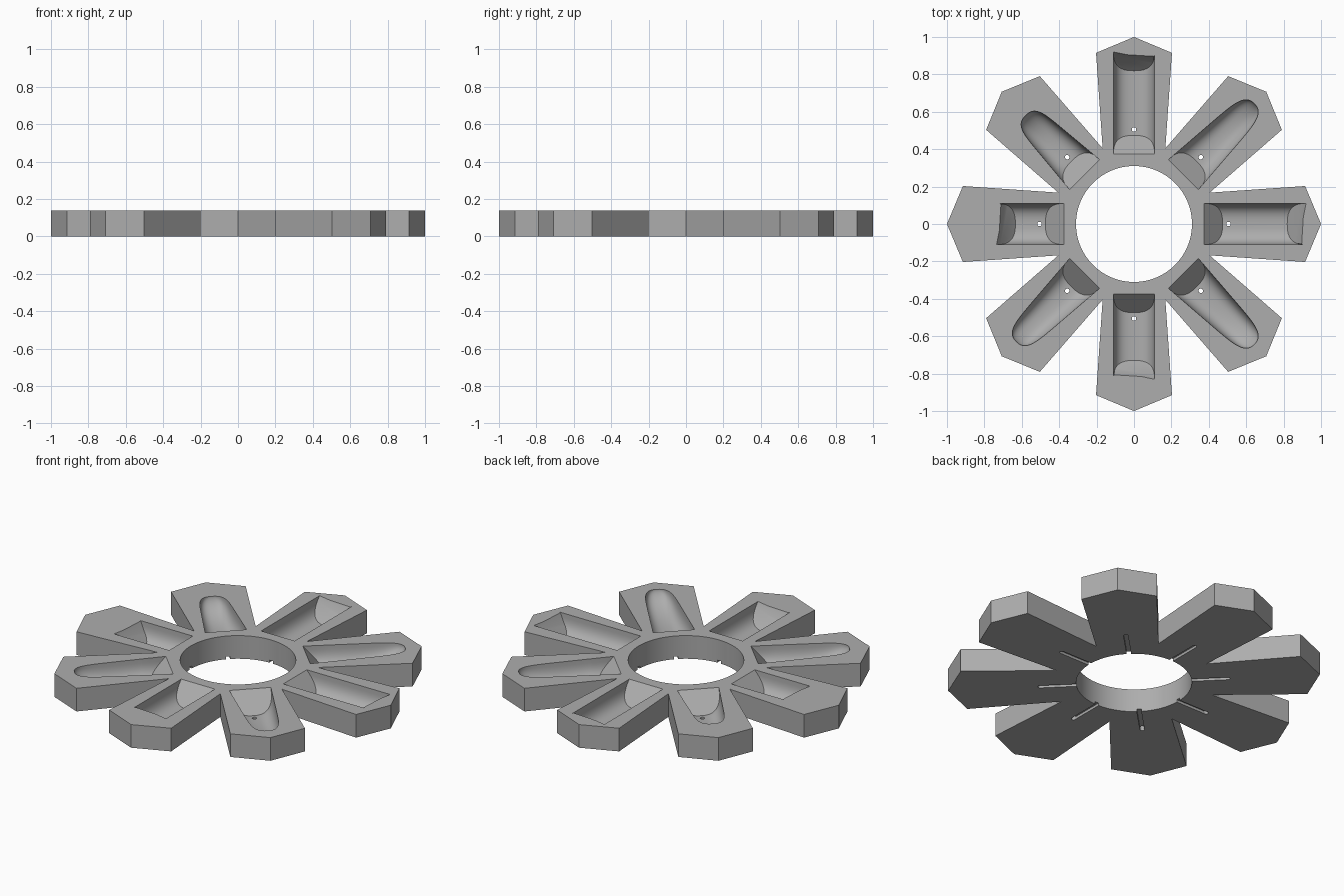
import bpy, bmesh, math
from mathutils import Matrix, Vector

cube = bpy.data.objects.get("Cube")
if cube:
    bpy.data.objects.remove(cube, do_unlink=True)

HEIGHT = 0.137
DEPTH = 0.112        # pocket depth
SLOPE = 0.9          # run of the sloped pocket ends per unit of depth
HUB = 0.31
DRAIN = 0.505
INNER = 0.373

grey = bpy.data.materials.new("grey plastic")
grey.use_nodes = True
colour = (0.42, 0.42, 0.42, 1)
grey.diffuse_color = colour
grey.node_tree.nodes["Principled BSDF"].inputs["Base Color"].default_value = colour


def finish(name, bm):
    bmesh.ops.recalc_face_normals(bm, faces=bm.faces)
    mesh = bpy.data.meshes.new(name)
    bm.to_mesh(mesh)
    bm.free()
    mesh.materials.append(grey)
    obj = bpy.data.objects.new(name, mesh)
    bpy.context.collection.objects.link(obj)
    return obj


def spin(index):
    return Matrix.Rotation(index * math.pi / 4, 4, 'Z')


def loft(bm, rings):
    """Skin closed rings of points and cap both ends."""
    loops = [[bm.verts.new(p) for p in ring] for ring in rings]
    n = len(loops[0])
    for a, b in zip(loops, loops[1:]):
        for i in range(n):
            j = (i + 1) % n
            bm.faces.new((a[i], a[j], b[j], b[i]))
    bm.faces.new(loops[0])
    bm.faces.new(loops[-1])


def section(r, width, depth, tilt, m):
    """Rounded trough section; tilt slants it into a sloped end plane."""
    pts = [(r, width, HEIGHT + 0.05)]
    steps = 24
    for i in range(steps + 1):
        a = math.pi * i / steps
        c, s = math.cos(a), math.sin(a)
        t = math.copysign(abs(c) ** 0.75, c) * width
        d = max(s, 0) ** 0.75 * depth
        pts.append((r + tilt * d, t, HEIGHT - d))
    pts.append((r, -width, HEIGHT + 0.05))
    return [m @ Vector(p) for p in pts]


def trough(bm, end, m):
    loft(bm, [section(INNER, 0.11, DEPTH, SLOPE, m),
              section(end, 0.11, DEPTH, -SLOPE, m)])


def spoon(bm, end, m):
    rings = [section(INNER, 0.113, DEPTH, SLOPE, m)]
    start = INNER + SLOPE * DEPTH + 0.01
    steps = 24
    for i in range(steps + 1):
        u = math.sin(0.985 * math.pi / 2 * i / steps)
        r = start + (end - start) * u
        f = (r - INNER) / (end - INNER)
        width = (0.113 - 0.04 * f) * (1 - u ** 9) ** 0.4
        depth = DEPTH * (1 - u ** 3.5) ** 0.6
        rings.append(section(r, width, depth, 0, m))
    loft(bm, rings)


def prism(bm, points, z0, z1):
    loft(bm, [[Vector((p[0], p[1], z)) for p in points] for z in (z0, z1)])


def circle(radius, n, x=0):
    return [(x + radius * math.cos(2 * math.pi * i / n),
             radius * math.sin(2 * math.pi * i / n)) for i in range(n)]


# Eight-petal plate
bm = bmesh.new()
outline = []
valley = math.pi / 8
for k in range(8):
    petal = [(0.915, -0.203), (1, 0), (0.915, 0.203),
             (0.438 * math.cos(valley), 0.438 * math.sin(valley))]
    outline += [spin(k) @ Vector((x, y, 0)) for x, y in petal]
prism(bm, outline, 0, HEIGHT)
body = finish("petal_tray", bm)

# Hub opening
bm = bmesh.new()
prism(bm, circle(HUB, 96), -0.1, HEIGHT + 0.1)
cutters = [finish("hub_cutter", bm)]

# Pockets, alternating straight troughs and rounded spoons
bm = bmesh.new()
for k, end in enumerate((0.92, 0.91, 0.92, 0.82, 0.735, 0.89, 0.83, 0.91)):
    (spoon if k % 2 else trough)(bm, end, spin(k))
cutters.append(finish("pocket_cutter", bm))

# Drain holes and the channels under them
holes, channels = bmesh.new(), bmesh.new()
for k in range(8):
    prism(holes, [spin(k) @ Vector((*p, 0)) for p in circle(0.012, 16, DRAIN)],
          -0.05, HEIGHT / 2)
    arc = [(DRAIN + 0.012 * math.cos(a), 0.012 * math.sin(a))
           for a in (math.pi * (i / 8 - 0.5) for i in range(9))]
    slot = [(HUB - 0.05, -0.012)] + arc + [(HUB - 0.05, 0.012)]
    prism(channels, [spin(k) @ Vector((*p, 0)) for p in slot], -0.05, 0.015)
cutters += [finish("drain_cutter", holes), finish("channel_cutter", channels)]

# Cut everything out of the plate
bpy.ops.object.select_all(action='DESELECT')
bpy.context.view_layer.objects.active = body
body.select_set(True)
for cutter in cutters:
    cutter.hide_render = True
    mod = body.modifiers.new(cutter.name, 'BOOLEAN')
    mod.operation = 'DIFFERENCE'
    mod.solver = 'EXACT'
    mod.object = cutter
    bpy.ops.object.modifier_apply(modifier=mod.name)
for cutter in cutters:
    bpy.data.objects.remove(cutter, do_unlink=True)

bpy.ops.object.shade_smooth_by_angle(angle=math.radians(30))
